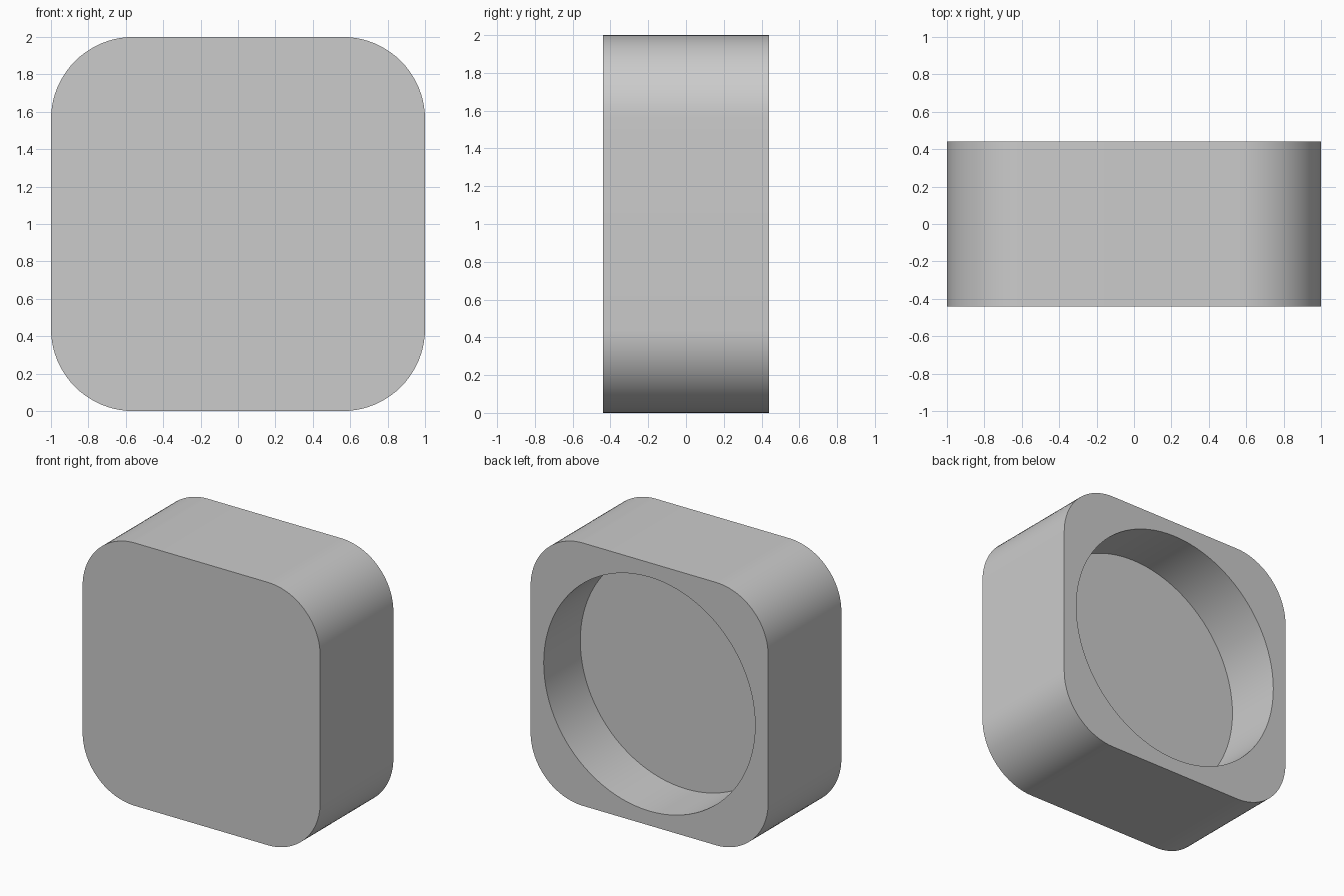
import bpy
import bmesh
from math import pi
from mathutils import Matrix

DEPTH = 0.88
CORNER = 0.44
RECESS_RADIUS = 0.89

default = bpy.data.objects.get("Cube")
if default:
    bpy.data.objects.remove(default, do_unlink=True)

grey = bpy.data.materials.new("light grey")
grey.use_nodes = True
colour = (0.6, 0.6, 0.6, 1)
grey.diffuse_color = colour
grey.node_tree.nodes["Principled BSDF"].inputs["Base Color"].default_value = colour


def add_object(name, bm):
    bmesh.ops.recalc_face_normals(bm, faces=bm.faces)
    mesh = bpy.data.meshes.new(name)
    bm.to_mesh(mesh)
    bm.free()
    mesh.materials.append(grey)
    obj = bpy.data.objects.new(name, mesh)
    bpy.context.collection.objects.link(obj)
    return obj


# Block with its four front-to-back edges rounded
bm = bmesh.new()
bmesh.ops.create_cube(bm, size=2)
bmesh.ops.scale(bm, vec=(1, DEPTH / 2, 1), verts=bm.verts)
bmesh.ops.translate(bm, vec=(0, 0, 1), verts=bm.verts)
long_edges = [e for e in bm.edges
              if abs(e.verts[0].co.y - e.verts[1].co.y) > DEPTH / 2]
bmesh.ops.bevel(bm, geom=long_edges, offset=CORNER, offset_type='OFFSET',
                segments=20, profile=0.5, affect='EDGES')
block = add_object("rounded_block", bm)

# Cutter for the round recess: from mid-depth out through the back
bm = bmesh.new()
place = Matrix.Translation((0, DEPTH / 2, 1)) @ Matrix.Rotation(pi / 2, 4, 'X')
bmesh.ops.create_cone(bm, cap_ends=True, segments=96, radius1=RECESS_RADIUS,
                      radius2=RECESS_RADIUS, depth=DEPTH, matrix=place)
cutter = add_object("recess_cutter", bm)
cutter.hide_render = True

# Cut the blind recess, then drop the cutter
cut = block.modifiers.new("recess", 'BOOLEAN')
cut.operation = 'DIFFERENCE'
cut.solver = 'EXACT'
cut.object = cutter
bpy.ops.object.select_all(action='DESELECT')
block.select_set(True)
bpy.context.view_layer.objects.active = block
bpy.ops.object.modifier_apply(modifier=cut.name)
bpy.data.objects.remove(cutter, do_unlink=True)

# Smooth curved walls, crisp rims
bpy.ops.object.shade_smooth_by_angle(angle=pi / 6)
